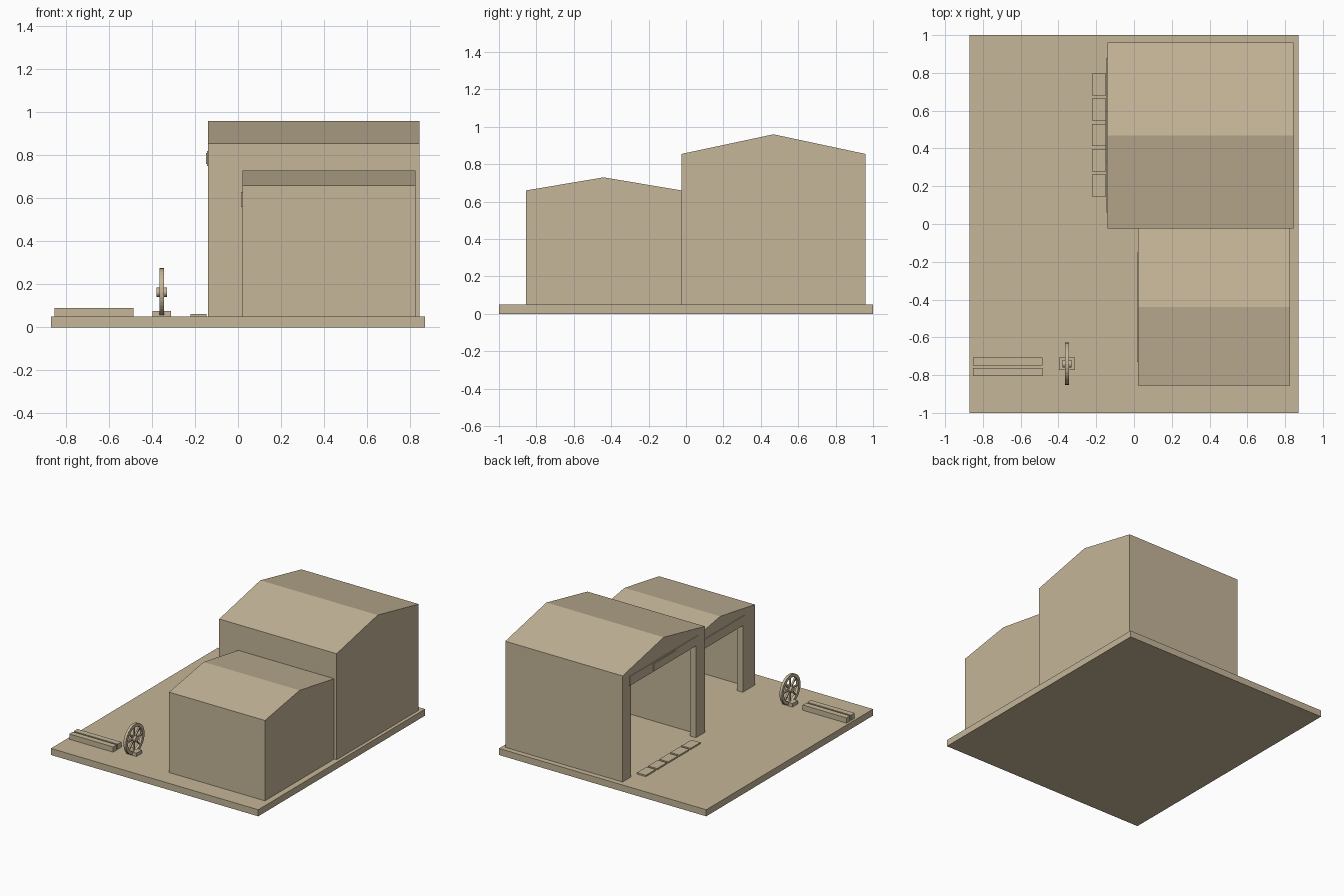
import bpy, bmesh, math
from mathutils import Matrix, Vector

cube = bpy.data.objects.get("Cube")
if cube:
    bpy.data.objects.remove(cube)

SAND = (0.56, 0.465, 0.315, 1)
mat = bpy.data.materials.new("sand")
mat.use_nodes = True
mat.diffuse_color = SAND
mat.node_tree.nodes["Principled BSDF"].inputs["Base Color"].default_value = SAND


def finish(name, bm):
    bmesh.ops.recalc_face_normals(bm, faces=bm.faces)
    mesh = bpy.data.meshes.new(name)
    bm.to_mesh(mesh)
    bm.free()
    mesh.materials.append(mat)
    obj = bpy.data.objects.new(name, mesh)
    bpy.context.collection.objects.link(obj)
    return obj


def prism(name, profile, x0, x1):
    """Extrude a (y, z) outline along x."""
    bm = bmesh.new()
    face = bm.faces.new([bm.verts.new((x0, y, z)) for y, z in profile])
    out = bmesh.ops.extrude_face_region(bm, geom=[face])
    verts = [g for g in out["geom"] if isinstance(g, bmesh.types.BMVert)]
    bmesh.ops.translate(bm, verts=verts, vec=(x1 - x0, 0, 0))
    return finish(name, bm)


def box(name, x0, x1, y0, y1, z0, z1):
    return prism(name, [(y0, z0), (y1, z0), (y1, z1), (y0, z1)], x0, x1)


def cut(obj, cutter):
    mod = obj.modifiers.new("cut", "BOOLEAN")
    mod.operation, mod.solver, mod.object = "DIFFERENCE", "EXACT", cutter
    bpy.context.view_layer.objects.active = obj
    bpy.ops.object.modifier_apply(modifier=mod.name)
    bpy.data.objects.remove(cutter)


GROUND = 0.05
WALL = 0.05


def gable(y0, y1, floor, eave, ridge):
    return [(y0, floor), (y1, floor), (y1, eave), ((y0 + y1) / 2, ridge), (y0, eave)]


def hall(name, x0, x1, y0, y1, eave, ridge, door0, door1, door_top):
    """Hollow gabled hall with a wide doorway on the -x end."""
    shell = prism(name, gable(y0, y1, GROUND, eave, ridge), x0, x1)
    roof = 0.03
    cut(shell, prism("room", gable(y0 + WALL, y1 - WALL, 0, eave - roof, ridge - roof),
                     x0 + WALL, x1 - WALL))
    cut(shell, box("doorway", x0 - 0.1, x0 + 2 * WALL, door0, door1, 0, door_top))
    # roller housing above the doorway
    box(name + "_door_header", x0 - 0.005, x0, door0 - 0.02, door1 + 0.02,
        door_top, door_top + 0.07)


# Ground slab
box("ground_slab", -0.87, 0.87, -1, 1, 0, GROUND)

# Halls
hall("large_hall", -0.14, 0.845, -0.025, 0.96, 0.855, 0.96, 0.08, 0.86, 0.75)
hall("small_hall", 0.02, 0.825, -0.855, -0.025, 0.66, 0.73, -0.71, -0.17, 0.56)

# Plate above the large doorway
box("door_plate", -0.15, -0.14, 0.33, 0.60, 0.76, 0.81)

# Paving slabs along the large doorway
for i in range(5):
    y = 0.145 + 0.134 * i
    box(f"paving_{i + 1}", -0.222, -0.147, y, y + 0.117, GROUND, 0.061)

# Timber beams
for i, y in enumerate((-0.805, -0.75)):
    box(f"beam_{i + 1}", -0.853, -0.485, y, y + 0.043, GROUND, 0.09)

# Spoked wheel on a small foot
CENTRE = Vector((-0.355, -0.74, 0.163))
ONTO_X = Matrix.Translation(CENTRE) @ Matrix.Rotation(math.pi / 2, 4, "Y")

SIDES = 32
bm = bmesh.new()
section = [(0.088, -0.01), (0.112, -0.01), (0.112, 0.01), (0.088, 0.01)]
rings = []
for i in range(SIDES):
    a = math.tau * i / SIDES
    rings.append([bm.verts.new((CENTRE.x + h, CENTRE.y + r * math.cos(a),
                                CENTRE.z + r * math.sin(a))) for r, h in section])
for i in range(SIDES):
    a, b = rings[i], rings[(i + 1) % SIDES]
    for k in range(4):
        n = (k + 1) % 4
        bm.faces.new((a[k], a[n], b[n], b[k]))
finish("wheel_rim", bm)

bm = bmesh.new()
bmesh.ops.create_cone(bm, cap_ends=True, segments=16, radius1=0.021, radius2=0.021,
                      depth=0.048, matrix=ONTO_X)
finish("wheel_hub", bm)

bm = bmesh.new()
for i in range(8):
    spin = Matrix.Rotation(math.tau * i / 8, 4, "X")
    size = Matrix.Diagonal((0.012, 0.01, 0.08, 1))
    bmesh.ops.create_cube(bm, size=1, matrix=Matrix.Translation(CENTRE) @ spin
                          @ Matrix.Translation((0, 0, 0.053)) @ size)
finish("wheel_spokes", bm)

box("wheel_foot", -0.398, -0.312, -0.772, -0.708, GROUND, 0.076)
